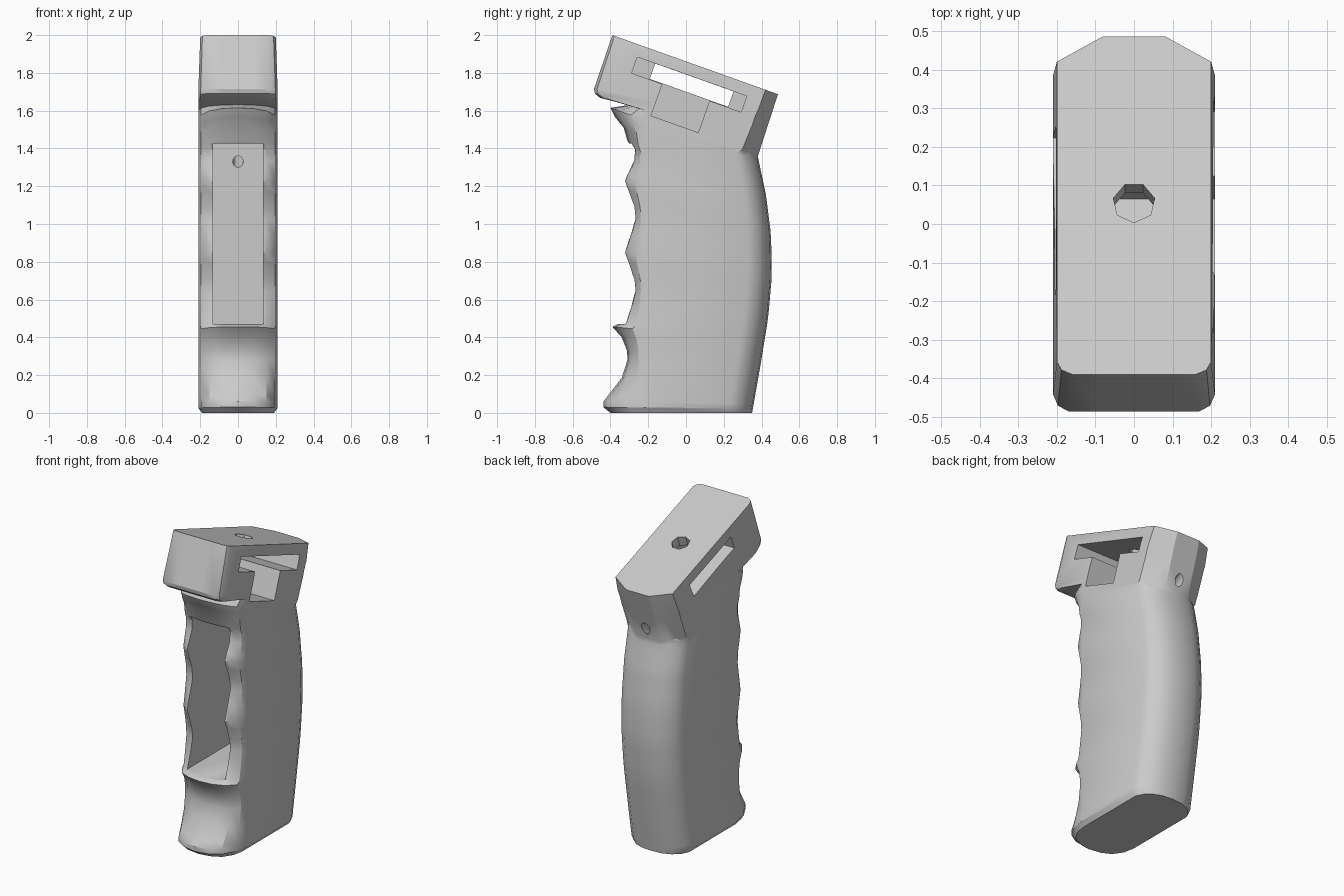
import bpy, bmesh, math
from mathutils import Matrix, Vector

if "Cube" in bpy.data.objects:
    bpy.data.objects.remove(bpy.data.objects["Cube"])

TILT = math.radians(-19.6)   # slope of the head, falling toward the back

grey = bpy.data.materials.new("plain grey")
grey.diffuse_color = (0.6, 0.6, 0.6, 1)
grey.use_nodes = True
grey.node_tree.nodes["Principled BSDF"].inputs["Base Color"].default_value = grey.diffuse_color

# ---- profiles -------------------------------------------------------------
# Back outline of the grip as (y, z), bottom to top
BACK = [(.35, 0), (.39, .228), (.434, .493), (.455, .73), (.45, .944),
        (.423, 1.156), (.38, 1.358)]
# Front outline of the grip with finger grooves, top to bottom
FRONT = [(-.40, 1.615), (-.375, 1.565), (-.33, 1.51), (-.31, 1.44), (-.283, 1.40),
         (-.288, 1.34), (-.325, 1.28), (-.35, 1.236), (-.325, 1.18), (-.288, 1.10),
         (-.28, 1.03), (-.31, .95), (-.35, .854), (-.325, .80), (-.288, .71),
         (-.28, .65), (-.31, .56), (-.344, .477), (-.39, .456), (-.34, .40),
         (-.312, .33), (-.31, .28), (-.34, .186), (-.41, .095), (-.437, .06),
         (-.437, .03)]
# Cross-section shapes as (share of width, share of depth)
HEAD_FRONT = [(0, 0), (.4, 0), (.8, 0), (.94, .35), (1, 1)]
GRIP_FRONT = [(0, 0), (.4, .07), (.72, .25), (.93, .6), (1, 1)]
HEAD_BACK = [(1, 1), (.8, .667), (.6, .333), (.4, 0), (0, 0)]
GRIP_BACK = [(1, 1), (.88, .58), (.66, .25), (.38, .06), (0, 0)]


def back_y(z):
    for (y0, z0), (y1, z1) in zip(BACK, BACK[1:]):
        if z <= z1:
            return y0 + (y1 - y0) * (z - z0) / (z1 - z0)
    return BACK[-1][0]


def ring(front, back, width, front_depth, back_depth, front_shape, back_shape):
    """Closed cross-section lying on the line from front to back."""
    f, b = Vector((0, *front)), Vector((0, *back))
    d = (b - f).normalized()
    half = [(w * width, f + d * (k * front_depth)) for w, k in front_shape]
    half += [(w * width, b - d * (k * back_depth)) for w, k in back_shape]
    right = [Vector((x, p.y, p.z)) for x, p in half]
    left = [Vector((-p.x, p.y, p.z)) for p in reversed(right[1:-1])]
    return right + left


# ---- body: head rings, then grip rings -------------------------------------
rings = [
    ring((-.39, 2.0), (.487, 1.687), .2, .035, .07, HEAD_FRONT, HEAD_BACK),
    ring((-.487, 1.715), (.46, 1.604), .21, .045, .075, HEAD_FRONT, HEAD_BACK),
    ring((-.482, 1.69), (.446, 1.56), .21, .05, .08, HEAD_FRONT, HEAD_BACK),
    ring((-.455, 1.668), (.428, 1.506), .21, .06, .08, HEAD_FRONT, HEAD_BACK),
    ring((-.29, 1.632), (.38, 1.358), .21, .08, .09, GRIP_FRONT, HEAD_BACK),
]
for y, z in FRONT:
    bz = z * 1.335 / 1.615
    rings.append(ring((y, z), (back_y(bz), bz), .21, -.21 - y, .125,
                      GRIP_FRONT, GRIP_BACK))
rings.append(ring((-.40, 0), (.35, 0), .19, .17, .11, GRIP_FRONT, GRIP_BACK))

bm = bmesh.new()
loops = [[bm.verts.new(p) for p in r] for r in rings]
n = len(loops[0])
for a, b in zip(loops, loops[1:]):
    for i in range(n):
        j = (i + 1) % n
        bm.faces.new((a[i], a[j], b[j], b[i]))
bm.faces.new(loops[0])
bm.faces.new(loops[-1])
bmesh.ops.recalc_face_normals(bm, faces=bm.faces[:])
if bm.calc_volume(signed=True) < 0:
    bmesh.ops.reverse_faces(bm, faces=bm.faces[:])
mesh = bpy.data.meshes.new("grip_body")
bm.to_mesh(mesh)
bm.free()
mesh.materials.append(grey)
body = bpy.data.objects.new("grip_body", mesh)
bpy.context.scene.collection.objects.link(body)


# ---- cutters ----------------------------------------------------------------
def volume(m):
    b = bmesh.new()
    b.from_mesh(m)
    v = b.calc_volume(signed=True)
    b.free()
    return v


def cut(build, matrix):
    """Subtract a temporary shape, keeping the first solver result that is sound."""
    b = bmesh.new()
    build(b)
    b.transform(matrix)
    bmesh.ops.recalc_face_normals(b, faces=b.faces[:])
    m = bpy.data.meshes.new("cutter")
    b.to_mesh(m)
    b.free()
    m.materials.append(grey)
    tool = bpy.data.objects.new("cutter", m)
    tool.hide_render = True
    bpy.context.scene.collection.objects.link(tool)
    before, size = volume(body.data), volume(m)
    for solver in ('EXACT', 'MANIFOLD', 'FLOAT'):
        mod = body.modifiers.new("cut", 'BOOLEAN')
        mod.operation, mod.solver, mod.object = 'DIFFERENCE', solver, tool
        bpy.context.view_layer.update()
        graph = bpy.context.evaluated_depsgraph_get()
        result = bpy.data.meshes.new_from_object(body.evaluated_get(graph))
        body.modifiers.remove(mod)
        after = volume(result)
        if len(result.polygons) > 100 and before - 1.1 * size < after < before:
            body.data = result
            break
    bpy.data.objects.remove(tool)


def cut_box(x0, x1, y, z, length, height, angle=0.0):
    cut(lambda b: bmesh.ops.create_cube(b, size=1),
        Matrix.Translation(((x0 + x1) / 2, y, z)) @ Matrix.Rotation(angle, 4, 'X')
        @ Matrix.Diagonal((x1 - x0, length, height, 1)))


def cut_hole(start, end, radius, sides=12):
    a, b = Vector(start), Vector(end)
    turn = (b - a).to_track_quat('Z', 'Y').to_matrix().to_4x4()
    cut(lambda m: bmesh.ops.create_cone(m, cap_ends=True, segments=sides, radius1=radius,
                                        radius2=radius, depth=(b - a).length),
        Matrix.Translation((a + b) / 2) @ turn)


# front pocket
cut_box(-.132, .132, -.15, .9475, .7, .955)
# switch recess, its lower leg, and the narrower slot right through
cut_box(-.13, .3, .017, 1.738, .615, .09, TILT)
cut_box(-.125, .3, -.024, 1.63, .265, .215, TILT)
cut_box(-.3, 0, .03, 1.735, .44, .086, TILT)
# pin holes through the sides
for y, z, r in [(-.155, 1.34, .019), (-.055, 1.25, .027),
                (-.055, .645, .027), (-.03, 1.615, .019)]:
    cut_hole((-.4, y, z), (.4, y, z), r)
# mounting hole in the head top
cut_hole((0, .02, 1.742), (0, .087, 1.93), .055, 7)
# cable hole from the pocket out of the back
cut_hole((0, .12, 1.29), (0, .52, 1.49), .028)

bpy.context.view_layer.update()
for ob in bpy.context.view_layer.objects:
    ob.select_set(ob == body)
bpy.context.view_layer.objects.active = body
bpy.ops.object.shade_smooth_by_angle(angle=math.radians(30))
